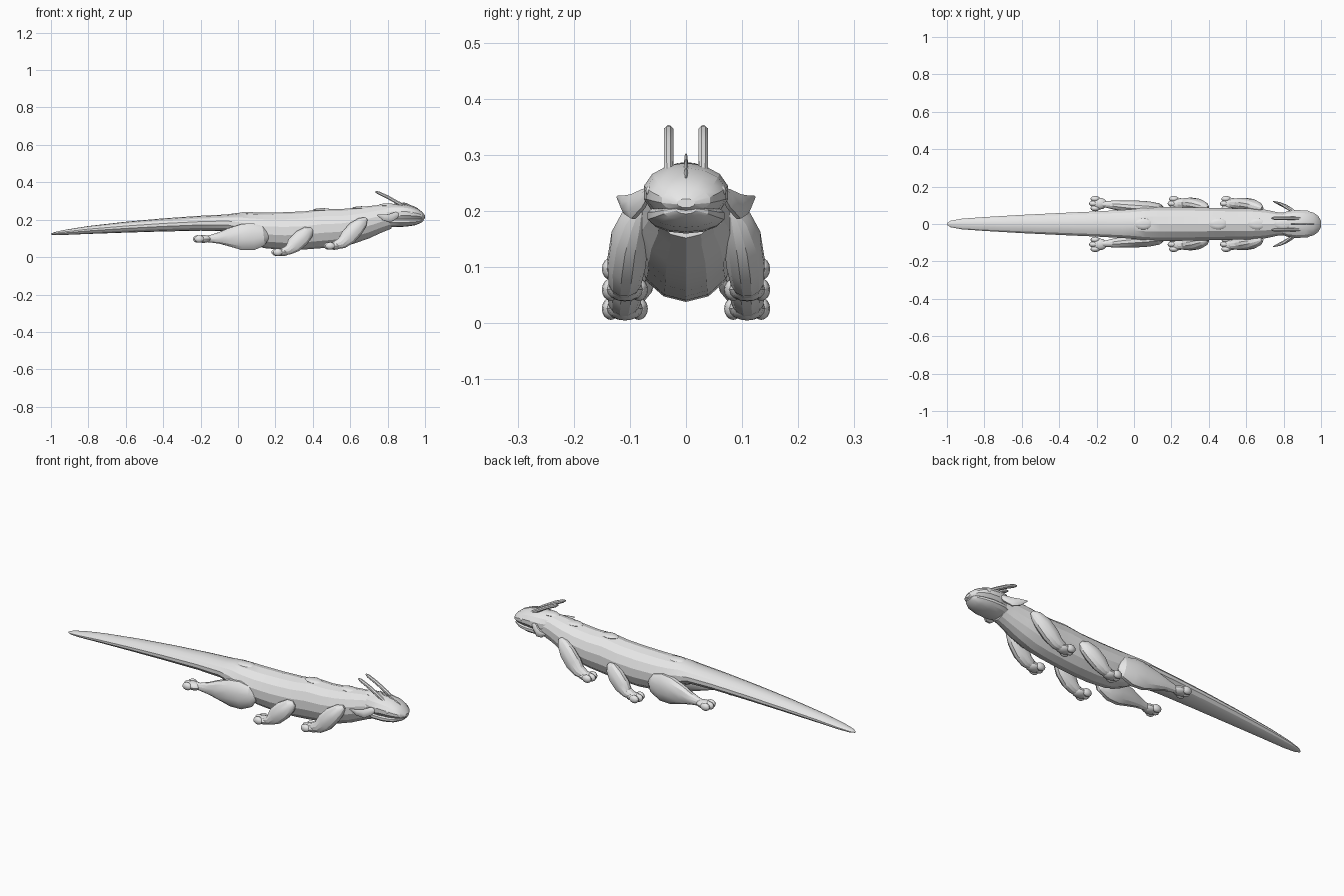
import bpy, bmesh, math
from mathutils import Vector

grey = bpy.data.materials.new("plain grey")
grey.diffuse_color = (0.8, 0.8, 0.8, 1)


def finish(bm, name, mirror=False, smooth=None):
    bmesh.ops.recalc_face_normals(bm, faces=bm.faces)
    me = bpy.data.meshes.new(name)
    bm.to_mesh(me)
    bm.free()
    me.materials.append(grey)
    ob = bpy.data.objects.new(name, me)
    bpy.context.collection.objects.link(ob)
    if mirror:
        m = ob.modifiers.new("Mirror", 'MIRROR')
        m.use_axis = (False, True, False)
    if smooth:
        bpy.context.view_layer.objects.active = ob
        ob.select_set(True)
        bpy.ops.object.shade_smooth_by_angle(angle=math.radians(smooth))
        ob.select_set(False)
    return ob


def loft(name, stations, sides=12, upright=False, mirror=False, smooth=None):
    """Skin oval rings; each station is x, y, z, half width, half height."""
    bm = bmesh.new()
    pts = [Vector(s[:3]) for s in stations]
    rings = []
    for i, (x, y, z, rw, rh) in enumerate(stations):
        t = Vector((1, 0, 0)) if upright else \
            (pts[min(i + 1, len(pts) - 1)] - pts[max(i - 1, 0)]).normalized()
        side = (Vector((0, 1, 0)) - t * t.y).normalized()
        up = t.cross(side)
        ring = []
        for k in range(sides):
            a = math.tau * (k + 0.5) / sides
            ring.append(bm.verts.new(pts[i] + side * rw * math.cos(a) + up * rh * math.sin(a)))
        rings.append(ring)
    for a, b in zip(rings, rings[1:]):
        for k in range(sides):
            n = (k + 1) % sides
            bm.faces.new((a[k], a[n], b[n], b[k]))
    bm.faces.new(rings[0])
    bm.faces.new(rings[-1])
    return finish(bm, name, mirror, smooth)


def lumps(name, items, mirror=True):
    """Mirrored rounded lumps; each item is centre and three radii."""
    bm = bmesh.new()
    for x, y, z, rx, ry, rz in items:
        res = bmesh.ops.create_uvsphere(bm, u_segments=12, v_segments=8, radius=1)
        bmesh.ops.scale(bm, vec=(rx, ry, rz), verts=res["verts"])
        bmesh.ops.translate(bm, vec=(x, y, z), verts=res["verts"])
    return finish(bm, name, mirror, 30)


# Body and tail: x, bottom, top, half width
profile = [
    (-1.0, .120, .126, .005), (-.98, .118, .134, .018), (-.92, .119, .147, .029),
    (-.8, .124, .166, .038), (-.6, .131, .189, .050), (-.4, .137, .207, .060),
    (-.2, .141, .221, .069), (-.06, .138, .228, .077), (.0, .110, .237, .082),
    (.06, .075, .238, .090), (.14, .048, .238, .092), (.25, .038, .240, .092),
    (.36, .041, .245, .090), (.45, .048, .258, .088), (.54, .058, .256, .086),
    (.62, .072, .263, .085), (.70, .100, .273, .079), (.77, .132, .280, .064),
    (.82, .152, .283, .062)]
loft("body_and_tail", [(x, 0, (a + b) / 2, w, (b - a) / 2) for x, a, b, w in profile],
     14, upright=True, smooth=22)

# Head: broad skull over a slightly narrower jaw
skull = [(.78, .175, .278, .052), (.82, .176, .285, .070), (.87, .180, .286, .077),
         (.92, .186, .277, .073), (.96, .192, .260, .062), (.985, .197, .242, .044),
         (1.0, .206, .222, .016)]
loft("head", [(x, 0, (a + b) / 2, w, (b - a) / 2) for x, a, b, w in skull],
     14, upright=True, smooth=22)
jaw = [(.79, .160, .225, .050), (.84, .160, .222, .069), (.90, .163, .220, .070),
       (.95, .171, .216, .059), (.98, .184, .213, .040), (.992, .195, .210, .018)]
loft("lower_jaw", [(x, 0, (a + b) / 2, w, (b - a) / 2) for x, a, b, w in jaw],
     14, upright=True, smooth=22)

# Horns swept back over the neck
loft("horn", [(.90, .031, .262, .008, .009), (.86, .031, .287, .009, .010),
              (.80, .031, .321, .009, .010), (.75, .031, .344, .009, .009),
              (.735, .031, .350, .004, .004)], 8, mirror=True, smooth=40)

# Thin crest spikes along the centre of the head
for x, z, rise in ((.87, .280, .026), (.91, .272, .024), (.945, .258, .022)):
    loft("crest_spike", [(x + .012, 0, z - .005, .004, .010),
                         (x - .012, 0, z + rise * .5, .0035, .006),
                         (x - .03, 0, z + rise * .8, .002, .002)], 6)

# Leaf shaped ears and eyes
loft("ear", [(.865, .062, .237, .006, .006), (.84, .076, .222, .009, .020),
             (.81, .094, .208, .011, .024), (.78, .108, .212, .009, .018),
             (.745, .121, .225, .003, .003)], 8, mirror=True, smooth=35)
lumps("eye", [(.925, .064, .236, .012, .008, .009)])

# Legs, each running back from the body towards its foot
loft("front_leg", [(.685, .082, .205, .010, .010), (.665, .090, .187, .026, .030),
                   (.63, .100, .152, .034, .044), (.59, .106, .108, .035, .045),
                   (.555, .109, .075, .030, .032), (.52, .110, .064, .025, .023),
                   (.50, .110, .062, .016, .014)], 12, mirror=True, smooth=25)
loft("middle_leg", [(.395, .086, .148, .010, .012), (.375, .092, .134, .026, .034),
                    (.34, .102, .103, .034, .046), (.30, .108, .065, .034, .044),
                    (.27, .110, .038, .029, .027), (.24, .110, .029, .025, .021),
                    (.22, .110, .027, .016, .014)], 12, mirror=True, smooth=25)
loft("hind_leg", [(.160, .078, .118, .010, .022), (.135, .082, .114, .028, .055),
                  (.08, .086, .109, .036, .075), (.02, .090, .107, .036, .072),
                  (-.05, .096, .106, .032, .050), (-.10, .101, .102, .026, .032),
                  (-.15, .105, .098, .018, .020), (-.19, .107, .098, .017, .017)],
     12, mirror=True, smooth=25)

# Feet: a pad with three toes fanned at the back
for name, x, z in (("front_foot", .515, .060), ("middle_foot", .235, .026),
                   ("hind_foot", -.185, .097)):
    items = [(x, .109, z, .042, .032, .021)]
    for k in (-1, 0, 1):
        items.append((x - .030 + .008 * abs(k), .109 + .025 * k, z,
                      .026, .016, .020))
    lumps(name, items)

# Low raised bumps along the back
bumps = bmesh.new()
for x, z in ((.05, .232), (.45, .252), (.66, .262), (.80, .277)):
    res = bmesh.ops.create_uvsphere(bumps, u_segments=12, v_segments=6, radius=1)
    bmesh.ops.scale(bumps, vec=(.05, .030, .010), verts=res["verts"])
    bmesh.ops.translate(bumps, vec=(x, 0, z), verts=res["verts"])
finish(bumps, "back_bumps", smooth=40)
